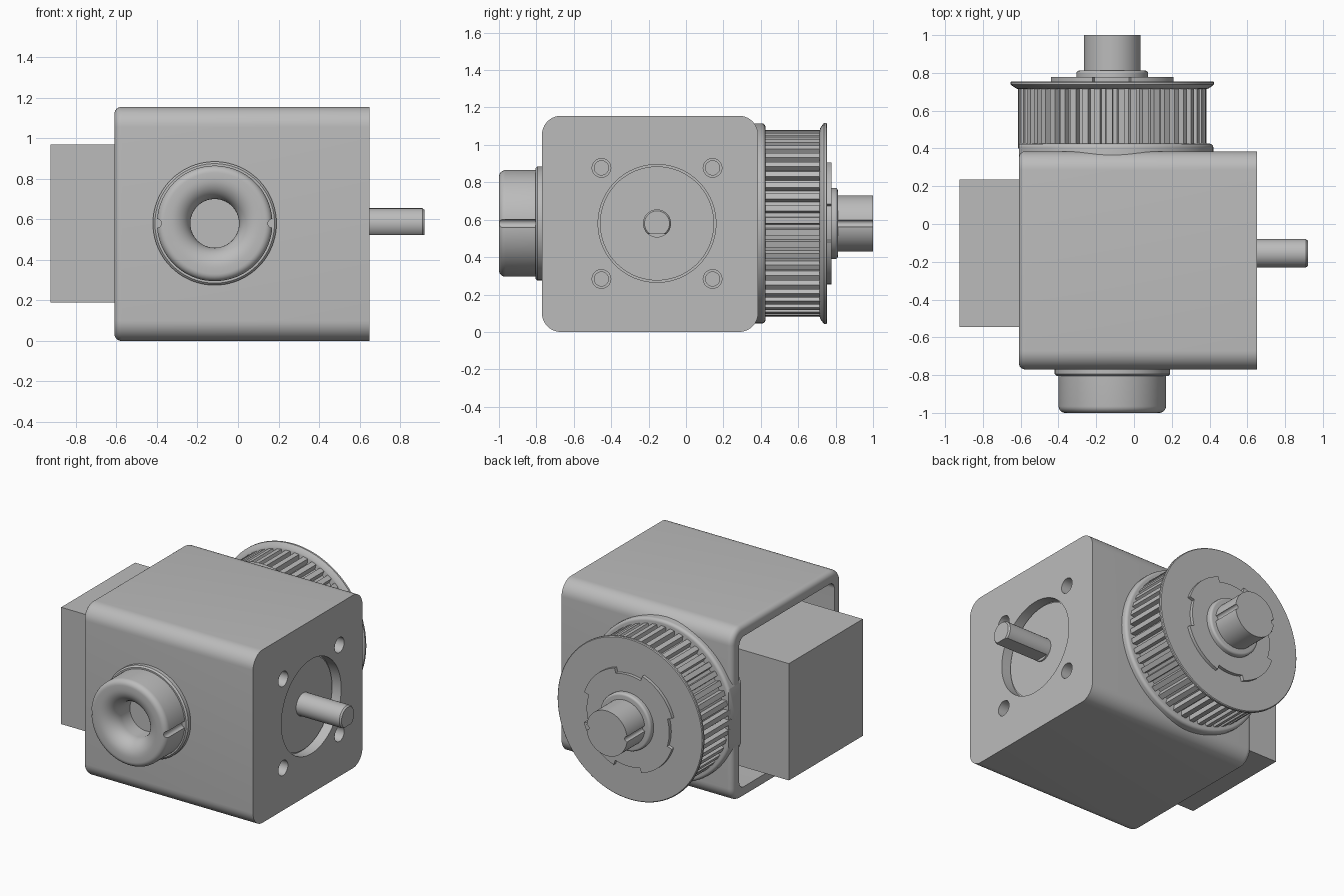
import bpy, bmesh
from math import sin, cos, pi, radians
from mathutils import Matrix, Vector

cube = bpy.data.objects.get("Cube")
if cube:
    bpy.data.objects.remove(cube, do_unlink=True)

grey = bpy.data.materials.new("machined grey")
grey.use_nodes = True
grey.diffuse_color = (0.5, 0.5, 0.5, 1)
grey.node_tree.nodes["Principled BSDF"].inputs["Base Color"].default_value = (0.5, 0.5, 0.5, 1)

HUB = Vector((-0.115, 0, 0.58))      # axis of dial and pulley, along y
MOTOR = Vector((0, -0.155, 0.58))    # axis of motor, along x


def loft(name, rings):
    """Solid skin through equal-length rings, capped at both ends."""
    bm = bmesh.new()
    rows = [[bm.verts.new(p) for p in ring] for ring in rings]
    n = len(rows[0])
    for a, b in zip(rows, rows[1:]):
        for i in range(n):
            bm.faces.new((a[i], a[(i + 1) % n], b[(i + 1) % n], b[i]))
    bm.faces.new(rows[0])
    bm.faces.new(rows[-1])
    bmesh.ops.recalc_face_normals(bm, faces=bm.faces)
    mesh = bpy.data.meshes.new(name)
    bm.to_mesh(mesh)
    bm.free()
    mesh.materials.append(grey)
    ob = bpy.data.objects.new(name, mesh)
    bpy.context.collection.objects.link(ob)
    return ob


def turned(name, profile, centre=HUB, axis="y", n=80):
    """Lathe a (radius, position) profile round the given axis."""
    rings = []
    for r, d in profile:
        ring = []
        for i in range(n):
            u, v = r * cos(2 * pi * i / n), r * sin(2 * pi * i / n)
            ring.append(centre + Vector((u, d, v) if axis == "y" else (d, u, v)))
        rings.append(ring)
    return loft(name, rings)


def rod(name, r, start, end, centre=HUB, axis="y", n=80):
    return turned(name, [(r, start), (r, end)], centre, axis, n)


def polar_prism(name, outline, start, end):
    """Extrude (angle, radius) points along y."""
    return loft(name, [[HUB + Vector((r * cos(a), y, r * sin(a))) for a, r in outline]
                       for y in (start, end)])


def box(name, lo, hi):
    (x0, y0, z0), (x1, y1, z1) = lo, hi
    return loft(name, [[(x, y0, z0), (x, y1, z0), (x, y1, z1), (x, y0, z1)] for x in (x0, x1)])


def arc(cx, cy, r, a0, a1, n=10):
    return [(cx + r * cos(radians(a0 + (a1 - a0) * i / n)),
             cy + r * sin(radians(a0 + (a1 - a0) * i / n))) for i in range(n + 1)]


def boolean(ob, cutters, operation="DIFFERENCE"):
    for c in cutters:
        m = ob.modifiers.new("cut", "BOOLEAN")
        m.operation, m.object, m.solver = operation, c, "EXACT"
        c.hide_render = True
        with bpy.context.temp_override(object=ob, active_object=ob):
            bpy.ops.object.modifier_apply(modifier=m.name)
        bpy.data.objects.remove(c, do_unlink=True)


def rounded_ring(x, inset, r):
    """Rounded rectangle of the housing section at position x."""
    y0, y1, z0, z1 = -0.77 + inset, 0.385 - inset, inset, 1.155 - inset
    pts = (arc(y1 - r, z1 - r, r, 0, 90) + arc(y0 + r, z1 - r, r, 90, 180)
           + arc(y0 + r, z0 + r, r, 180, 270) + arc(y1 - r, z0 + r, r, 270, 360))
    return [(x, y, z) for y, z in pts]


# Housing: a cup open at the motor end, with a rounded rim
lip = 0.035
rim = [rounded_ring(-0.61 + lip - lip * sin(t * pi / 12), lip - lip * cos(t * pi / 12),
                    0.1 - lip + lip * cos(t * pi / 12)) for t in range(6, -1, -1)]
housing = loft("housing", [rounded_ring(0.58, 0.075, 0.05), rounded_ring(-0.61, 0.075, 0.05)]
               + rim + [rounded_ring(0.65, 0, 0.1)])
corners = [MOTOR + Vector((0, sy * 0.297, sz * 0.297)) for sy in (-1, 1) for sz in (-1, 1)]
boolean(housing, [rod("pilot_cutter", 0.315, 0.5, 0.7, MOTOR, "x")]
        + [rod("screw_cutter", 0.05, 0.5, 0.7, c, "x", 32) for c in corners])

# Motor with pilot boss, threaded holes and flatted shaft
motor = box("motor_body", (-0.925, -0.545, 0.19), (0.578, 0.235, 0.97))
boolean(motor, [rod("thread_cutter", 0.038, 0.48, 0.7, c, "x", 32) for c in corners])
rod("motor_pilot", 0.305, 0.55, 0.59, MOTOR, "x")
shaft = turned("motor_shaft", [(0.075, 0.55), (0.075, 0.91), (0.067, 0.92)], MOTOR, "x", 48)
boolean(shaft, [box("flat_cutter", (0.6, -0.3, 0.4), (1, 0, 0.523))])


def side_grooves(r, radius, start, end):
    return [rod("groove_cutter", r, start, end, HUB + Vector((s * radius, 0, 0)), "y", 20)
            for s in (-1, 1)]


# Front dial: base ring and knob with a flared bore
turned("dial_ring", [(0.16, -0.7), (0.305, -0.7), (0.305, -0.795), (0.295, -0.805), (0.16, -0.805)])
dial = turned("dial", [(0.12, -0.78)] + arc(0.22, -0.9, 0.1, 180, 270)
              + arc(0.25, -0.965, 0.035, 270, 360, 6) + [(0.285, -0.75)])
boolean(dial, side_grooves(0.022, 0.285, -1.1, -0.8))

# Toothed pulley between two guide flanges
inner = turned("inner_flange", [(0.535, 0.29)] + arc(0.515, 0.405, 0.02, 0, 90, 6))
boolean(inner, [box("flange_trim", (-0.61, 0.1, -0.5), (1, 0.6, 1.5))], "INTERSECT")
teeth = 48
step = 2 * pi / teeth
polar_prism("pulley_teeth", [((i + f) * step, r) for i in range(teeth) for f, r in
                             ((0, 0.5), (0.5, 0.5), (0.58, 0.465), (0.92, 0.465))], 0.4, 0.73)
turned("outer_flange", [(0.5, 0.715), (0.51, 0.718), (0.525, 0.728), (0.538, 0.738),
                        (0.538, 0.75), (0.533, 0.755)])

# Retaining disc with four notches, hub and output shaft
outline = []
for k in range(4):
    for a0, a1, r in ((0, 55, 0.34), (55, 90, 0.305)):
        outline += [(radians(k * 90 + 18 + a0 + (a1 - a0) * i / 10), r) for i in range(11)]
polar_prism("retaining_disc", outline, 0.74, 0.777)
turned("output_hub", [(0.19, 0.74)] + arc(0.175, 0.797, 0.015, 0, 90, 5))
output = rod("output_shaft", 0.15, 0.75, 1.0)
boolean(output, side_grooves(0.018, 0.15, 0.78, 1.1))

# Smooth round surfaces while keeping crisp edges
bpy.ops.object.select_all(action="DESELECT")
for ob in bpy.context.scene.objects:
    if ob.type == "MESH":
        ob.select_set(True)
        bpy.context.view_layer.objects.active = ob
bpy.ops.object.shade_smooth_by_angle(angle=radians(30))
